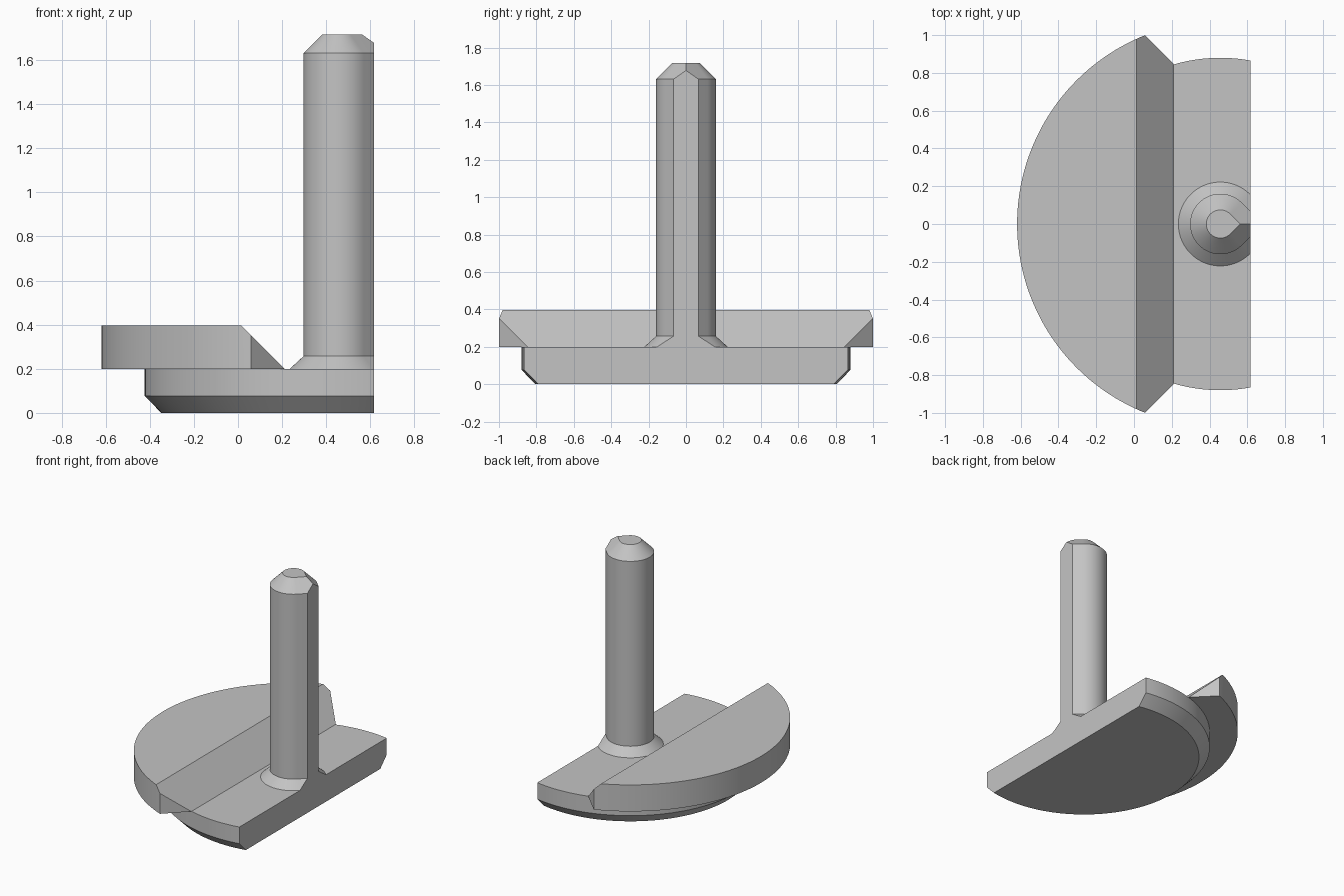
import bpy, bmesh, math
from mathutils import Vector

old = bpy.data.objects.get("Cube")
if old:
    bpy.data.objects.remove(old, do_unlink=True)

AXIS_X = 0.457   # shared axis of the discs and the pin
FLAT_X = 0.617   # flat side that trims the parts

grey = bpy.data.materials.new("plain grey")
grey.use_nodes = True
colour = (0.55, 0.55, 0.55, 1)
grey.diffuse_color = colour
grey.node_tree.nodes["Principled BSDF"].inputs["Base Color"].default_value = colour


def circle(r, count=128):
    return [(r * math.cos(math.tau * i / count), r * math.sin(math.tau * i / count))
            for i in range(count)]


def teardrop(r, count=72):
    # Arc closed by two 45 degree tangents meeting in a point
    start, sweep = math.pi / 4, math.pi * 1.5
    arc = [(r * math.cos(start + sweep * i / count), r * math.sin(start + sweep * i / count))
           for i in range(count + 1)]
    return arc + [(r * math.sqrt(2), 0)]


def loft(name, outline, levels, cuts):
    """Stack outlines of given radius and height, then trim by planes."""
    bm = bmesh.new()
    rings = [[bm.verts.new((AXIS_X + x, y, z)) for x, y in outline(r)] for r, z in levels]
    for low, high in zip(rings, rings[1:]):
        for i in range(len(low)):
            j = (i + 1) % len(low)
            bm.faces.new((low[i], low[j], high[j], high[i]))
    bm.faces.new(rings[0][::-1])
    bm.faces.new(rings[-1])
    for point, normal in cuts:
        geom = bm.verts[:] + bm.edges[:] + bm.faces[:]
        cut = bmesh.ops.bisect_plane(bm, geom=geom, dist=1e-5, plane_co=Vector(point),
                                     plane_no=Vector(normal).normalized(), clear_outer=True)
        edges = [e for e in cut["geom_cut"] if isinstance(e, bmesh.types.BMEdge)]
        bmesh.ops.holes_fill(bm, edges=edges, sides=0)
    bmesh.ops.recalc_face_normals(bm, faces=bm.faces[:])
    mesh = bpy.data.meshes.new(name)
    bm.to_mesh(mesh)
    bm.free()
    mesh.materials.append(grey)
    mesh.shade_smooth()
    mesh.set_sharp_from_angle(angle=math.radians(25))
    obj = bpy.data.objects.new(name, mesh)
    bpy.context.collection.objects.link(obj)
    return obj


flat_side = ((FLAT_X, 0, 0), (1, 0, 0))

# Lower disc with a chamfered bottom rim
loft("base_disc", circle, [(0.805, 0), (0.88, 0.077), (0.88, 0.2)], [flat_side])

# Wider upper plate with diagonal ends and a sloped inner face
loft("upper_plate", circle, [(1.076, 0.2), (1.076, 0.397)],
     [((0.058, 1, 0), (1, 1, 0)),
      ((0.058, -1, 0), (1, -1, 0)),
      ((0.21, 0, 0.2), (1, 0, 1))])

# Upright pin with a flared foot and chamfered tip
loft("pin", teardrop, [(0.222, 0.198), (0.222, 0.2), (0.16, 0.257), (0.16, 1.631), (0.0745, 1.716)],
     [flat_side])
